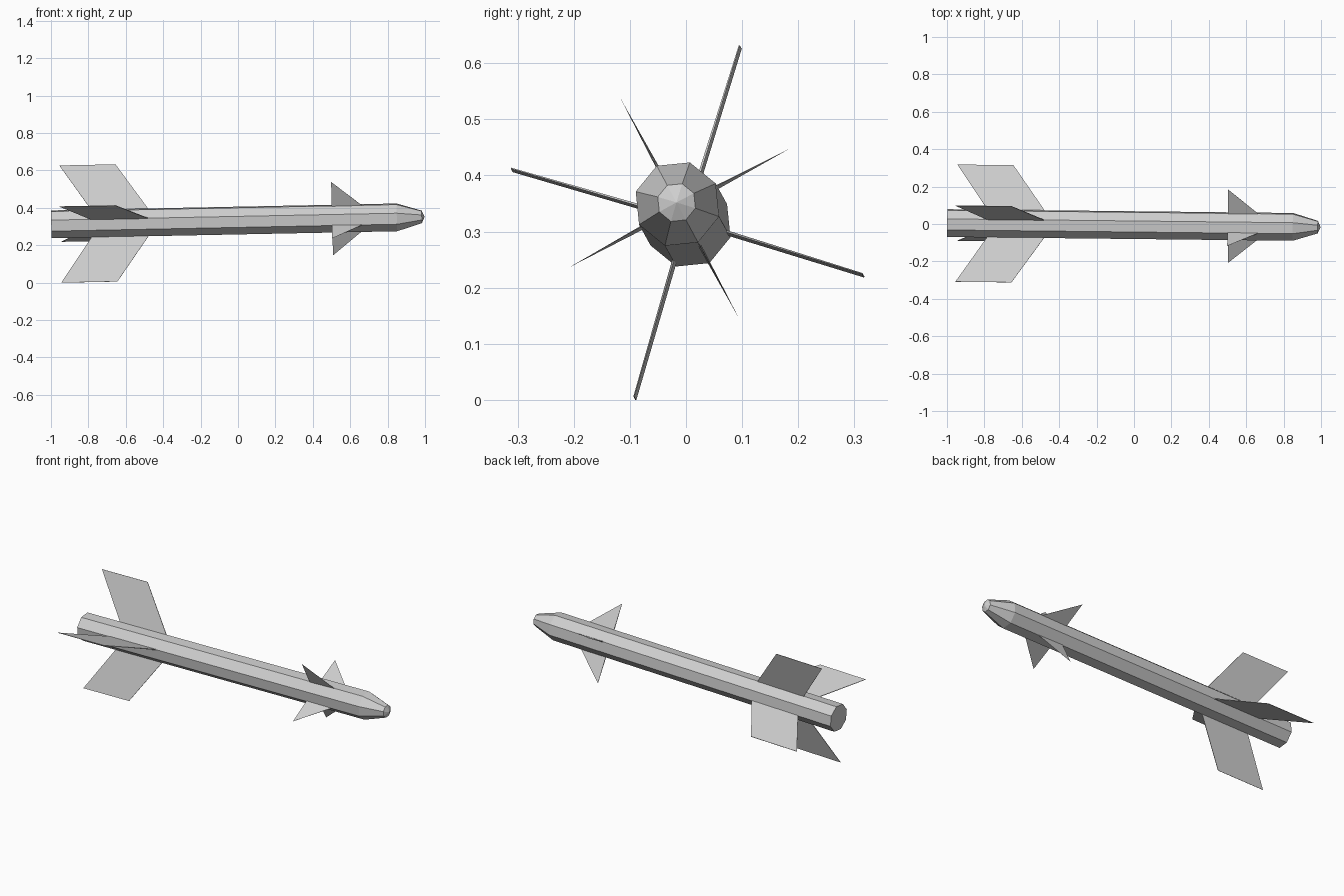
import bpy, bmesh, math
from mathutils import Vector, Matrix

if "Cube" in bpy.data.objects:
    bpy.data.objects.remove(bpy.data.objects["Cube"])

grey = bpy.data.materials.new("light_grey")
grey.use_nodes = True
colour = (0.62, 0.62, 0.62, 1)
grey.diffuse_color = colour
grey.node_tree.nodes["Principled BSDF"].inputs["Base Color"].default_value = colour

# The whole body is slightly nose-up and yawed about its middle
ROLL = math.radians(73.3)
axis = Vector((1, -0.011, 0.02))
POSE = Matrix.Translation((0, -0.006, 0.332)) @ \
    Vector((1, 0, 0)).rotation_difference(axis).to_matrix().to_4x4()


def finish(name, bm):
    bmesh.ops.recalc_face_normals(bm, faces=bm.faces)
    mesh = bpy.data.meshes.new(name)
    bm.to_mesh(mesh)
    bm.free()
    mesh.transform(POSE)
    mesh.materials.append(grey)
    obj = bpy.data.objects.new(name, mesh)
    bpy.context.collection.objects.link(obj)


def polar(x, r, angle):
    return Vector((x, r * math.cos(angle), r * math.sin(angle)))


def build_body(sides=8):
    """Octagonal tube with a tapered nose and a shallow pointed cap."""
    bm = bmesh.new()
    rings = []
    for x, r in [(-0.998, 0.0775), (0.85, 0.0775), (0.983, 0.035)]:
        rings.append([bm.verts.new(polar(x, r, ROLL + math.tau * i / sides))
                      for i in range(sides)])
    tip = bm.verts.new((0.998, 0, 0))
    bm.faces.new(rings[0])
    for i in range(sides):
        j = (i + 1) % sides
        for a, b in zip(rings, rings[1:]):
            bm.faces.new((a[i], a[j], b[j], b[i]))
        bm.faces.new((rings[-1][i], rings[-1][j], tip))
    finish("body", bm)


def build_fin(name, outline, angle):
    """Thin plate from (x, radius, half thickness) corners."""
    bm = bmesh.new()
    across = polar(0, 1, angle + math.pi / 2)
    sides = [[bm.verts.new(polar(x, r, angle) + across * t * s)
              for x, r, t in outline] for s in (1, -1)]
    for side in sides:
        bm.faces.new(side)
    for i in range(len(outline)):
        j = (i + 1) % len(outline)
        bm.faces.new((sides[0][i], sides[0][j], sides[1][j], sides[1][i]))
    bmesh.ops.remove_doubles(bm, verts=bm.verts, dist=0.0002)
    finish(name, bm)


tail_outline = [(-0.475, 0.07, 0.002), (-0.65, 0.327, 0.001),
                (-0.95, 0.327, 0.001), (-0.78, 0.07, 0.002)]
canard_outline = [(0.67, 0.072, 0.001), (0.503, 0.223, 0),
                  (0.503, 0.072, 0.003)]

build_body()
for k in range(4):
    turn = ROLL + k * math.pi / 2
    build_fin(f"tail_fin_{k + 1}", tail_outline, turn)
    build_fin(f"nose_fin_{k + 1}", canard_outline, turn + math.pi / 4)
